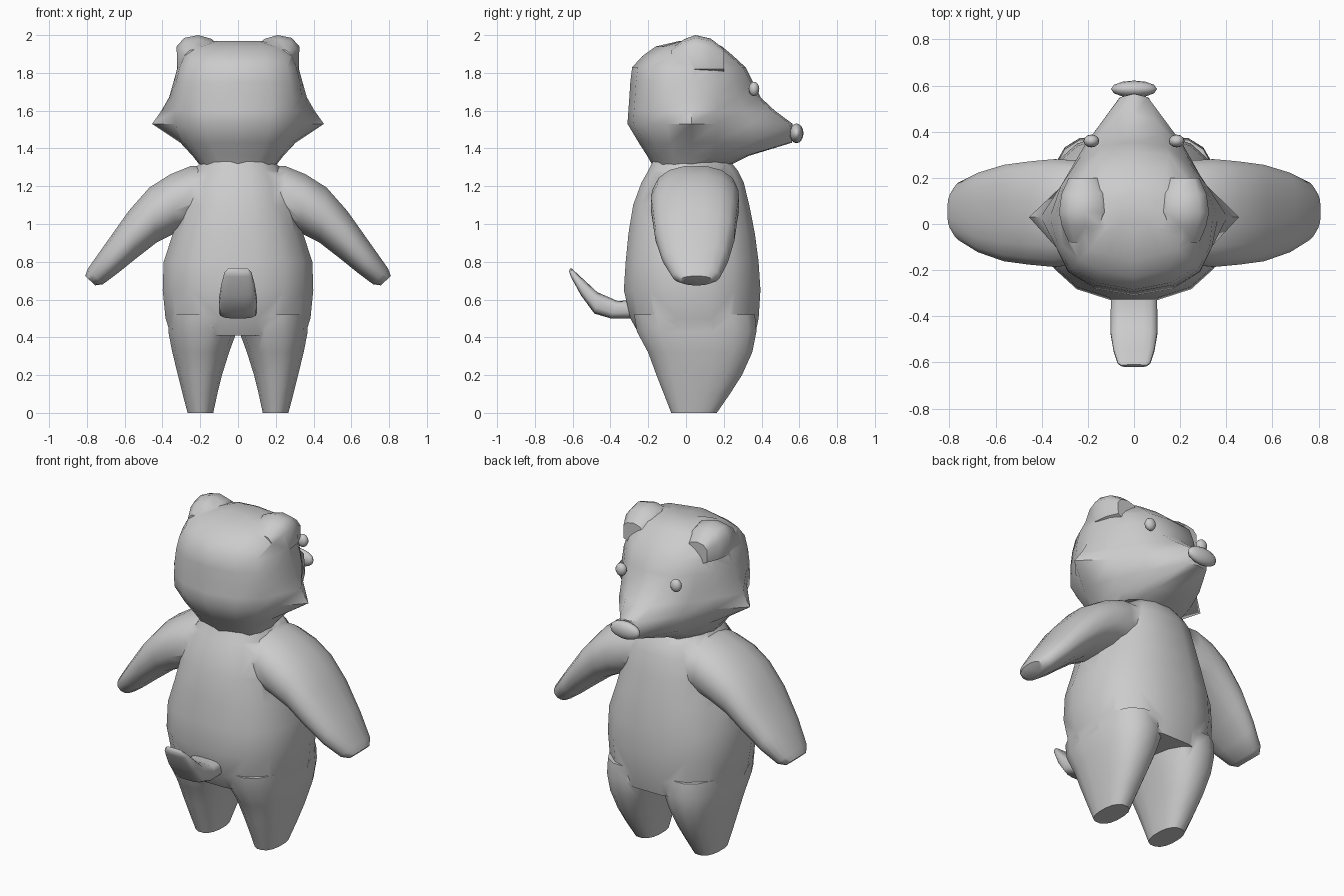
import bpy, bmesh, math
from mathutils import Vector

if "Cube" in bpy.data.objects:
    bpy.data.objects.remove(bpy.data.objects["Cube"])


def loft(name, rings):
    # skin a list of equal-length point rings and cap both ends
    bm = bmesh.new()
    rows = [[bm.verts.new(p) for p in r] for r in rings]
    n = len(rows[0])
    for a, b in zip(rows, rows[1:]):
        for i in range(n):
            j = (i + 1) % n
            bm.faces.new((a[i], a[j], b[j], b[i]))
    bm.faces.new(rows[0][::-1])
    bm.faces.new(rows[-1])
    bmesh.ops.recalc_face_normals(bm, faces=bm.faces)
    me = bpy.data.meshes.new(name)
    bm.to_mesh(me)
    bm.free()
    ob = bpy.data.objects.new(name, me)
    bpy.context.collection.objects.link(ob)
    return ob


def ring(c, u, v, p=2.4, n=16):
    # rounded-box ring spanned by half-axes u and v
    c, u, v = Vector(c), Vector(u), Vector(v)
    out = []
    for i in range(n):
        t = 2 * math.pi * (i + 0.5) / n
        x, y = math.cos(t), math.sin(t)
        out.append(c + u * math.copysign(abs(x) ** (2 / p), x)
                   + v * math.copysign(abs(y) ** (2 / p), y))
    return out


def level(z, x0, x1, y0, y1, p=2.4):
    return ring(((x0 + x1) / 2, (y0 + y1) / 2, z),
                ((x1 - x0) / 2, 0, 0), (0, (y1 - y0) / 2, 0), p)


def smooth(ob, angle=50):
    bpy.ops.object.select_all(action='DESELECT')
    ob.select_set(True)
    bpy.context.view_layer.objects.active = ob
    bpy.ops.object.shade_smooth_by_angle(angle=math.radians(angle))


def union(base, parts):
    bpy.context.view_layer.objects.active = base
    for p in parts:
        m = base.modifiers.new("join", 'BOOLEAN')
        m.operation, m.solver, m.object = 'UNION', 'EXACT', p
        bpy.ops.object.modifier_apply(modifier=m.name)
        bpy.data.objects.remove(p)


# torso
torso = [(0.41, .36, -.25, .37), (0.5, .39, -.30, .39), (0.65, .405, -.335, .40),
         (0.8, .40, -.325, .39), (0.95, .35, -.31, .37), (1.1, .31, -.285, .34),
         (1.22, .28, -.24, .31), (1.28, .24, -.205, .28), (1.33, .2, -.18, .24)]
body = loft("body", [level(z, -w, w, a, b) for z, w, a, b in torso])

# legs: z, inner x, outer x, back y, front y
legs = [(0, .13, .268, -.08, .165), (.1, .108, .295, -.12, .235), (.2, .083, .32, -.16, .30),
        (.32, .045, .35, -.205, .355), (.43, .004, .372, -.265, .378), (.52, .01, .37, -.28, .37)]
# arms: top x,z, bottom x,z, back y, front y
arms = [(.12, 1.31, .14, 1.0, -.17, .27), (.25, 1.31, .24, .98, -.18, .28),
        (.36, 1.265, .33, .95, -.19, .285), (.47, 1.195, .43, .9, -.18, .275),
        (.58, 1.07, .54, .815, -.165, .26), (.70, .90, .64, .735, -.125, .225),
        (.795, .765, .715, .68, -.07, .18), (.81, .725, .755, .675, -.03, .14)]
limbs = []
for s in (-1, 1):
    limbs.append(loft("leg", [level(z, *sorted((s * a, s * b)), y0, y1)
                              for z, a, b, y0, y1 in legs]))
    limbs.append(loft("arm", [ring((s * (a + c) / 2, (y0 + y1) / 2, (b + d) / 2),
                                   (s * (a - c) / 2, 0, (b - d) / 2),
                                   (0, (y1 - y0) / 2, 0), 2.3)
                              for a, b, c, d, y0, y1 in arms]))
union(body, limbs)
smooth(body)


# head: z, back y, front y, base half-width, cheek half-width, muzzle half-width
def head_ring(z, yb, yf, w, cheek, nw):
    fy = min(.22, .6 * yf)
    half = [(.5 * w, yb + .03), (.83 * w, yb * .68), (.98 * w, yb * .33),
            (cheek, .03), (.92 * w, fy * .75),
            (nw + (.92 * w - nw) * .6, fy * .75 + (yf - fy * .75) * .45), (nw, yf - .015)]
    pts = [(0, yb)] + half + [(0, yf)] + [(-x, y) for x, y in half[::-1]]
    return [(x, y, z) for x, y in pts]


head_levels = [(1.315, -.18, .24, .2, .205, .11), (1.36, -.205, .33, .235, .24, .1),
               (1.43, -.25, .56, .29, .305, .065), (1.53, -.31, .565, .34, .455, .06),
               (1.6, -.305, .47, .345, .405, .09), (1.67, -.3, .395, .345, .365, .12),
               (1.75, -.295, .355, .335, .342, .14), (1.83, -.285, .315, .315, .32, .15),
               (1.89, -.23, .25, .29, .30, .14), (1.94, -.16, .19, .23, .25, .12),
               (1.97, -.03, .13, .12, .13, .06)]
head = loft("head", [head_ring(*r) for r in head_levels])

# ears: front outline lofted through the depth
outline = [(.10, 1.94), (.14, 1.98), (.21, 2.0), (.285, 1.985), (.325, 1.94), (.322, 1.82), (.2, 1.76)]
ears = []
for s in (-1, 1):
    ears.append(loft("ear", [[(s * (.22 + (x - .22) * k), y, 1.82 + (z - 1.82) * k) for x, z in outline]
                             for y, k in ((-.08, .6), (-.01, .88), (.05, 1), (.13, .9), (.2, .6))]))
union(head, ears)
smooth(head)

# tail: upper y,z, lower y,z, half-width
tail = [(-.27, .6, -.27, .5, .1), (-.36, .592, -.40, .5, .102), (-.47, .64, -.485, .525, .102),
        (-.54, .705, -.555, .62, .09), (-.595, .755, -.61, .72, .072), (-.61, .768, -.62, .75, .055)]
smooth(loft("tail", [ring((0, (a + c) / 2, (b + d) / 2), (w, 0, 0),
                          (0, (a - c) / 2, (b - d) / 2), 3.5) for a, b, c, d, w in tail]))


# nose and eyes
def ball(name, loc, scale):
    bpy.ops.mesh.primitive_uv_sphere_add(segments=12, ring_count=8, radius=1, location=loc)
    ob = bpy.context.object
    ob.name, ob.scale = name, scale
    smooth(ob, 60)


ball("nose", (0, .585, 1.48), (.1, .037, .052))
for s in (-1, 1):
    ball("eye", (s * .185, .36, 1.715), (.034, .028, .038))
